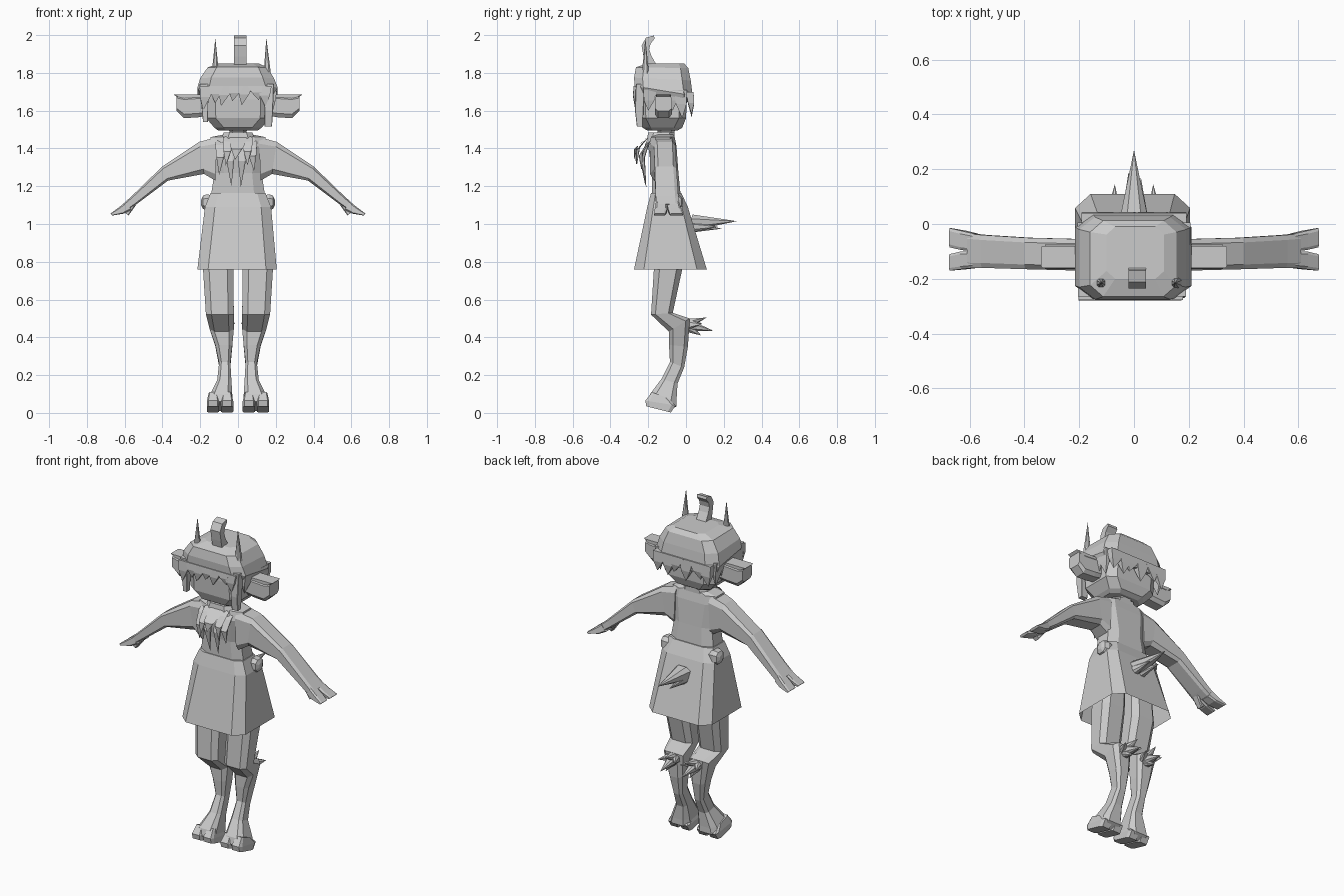
import bpy, bmesh
from mathutils import Vector as V

def ring(o, u, v, c=0.4):
    """Eight-sided ring: centre, two half-axes, corner cut (0 = box, 1 = diamond)."""
    o, u, v, k = V(o), V(u), V(v), 1 - c
    pat = [(k, -1), (1, -k), (1, k), (k, 1), (-k, 1), (-1, k), (-1, -k), (-k, -1)]
    return [o + u * a + v * b for a, b in pat]

def flat(x0, x1, y0, y1, z, c=0.4):
    return tilt(x0, x1, y0, z, y1, z, c)

def tilt(x0, x1, yf, zf, yb, zb, c=0.4):
    return ring(((x0 + x1) / 2, (yf + yb) / 2, (zf + zb) / 2), ((x1 - x0) / 2, 0, 0),
                (0, (yb - yf) / 2, (zb - zf) / 2), c)

def loft(name, strips, mirror=False, cap_end=True):
    """Skin one or more stacks of rings into one flat-shaded object."""
    bm = bmesh.new()
    for rings in strips:
        rows = [[bm.verts.new(p) for p in r] for r in rings]
        for a, b in zip(rows, rows[1:]):
            for i in range(8):
                j = (i + 1) % 8
                bm.faces.new((a[i], a[j], b[j], b[i]))
        bm.faces.new(rows[0])
        if cap_end:
            bm.faces.new(rows[-1])
        vs = [v for r in rows for v in r]
        bmesh.ops.remove_doubles(bm, verts=vs, dist=0.0005)
    bmesh.ops.recalc_face_normals(bm, faces=bm.faces)
    me = bpy.data.meshes.new(name)
    bm.to_mesh(me)
    bm.free()
    ob = bpy.data.objects.new(name, me)
    bpy.context.collection.objects.link(ob)
    if mirror:
        ob.modifiers.new("Mirror", 'MIRROR').use_bisect_axis[0] = False
    return ob

def spike(base, tip, u, v, c=0.0, bulge=None):
    """Tapered point from a base section to a tip."""
    base, tip = V(base), V(tip)
    rings = [ring(base, u, v, c)]
    if bulge:
        rings.append(ring(base.lerp(tip, bulge[0]) + V(bulge[1]), V(u) * 0.7, V(v) * 0.8, c))
    return rings + [ring(tip, V((0, 0, 0)), V((0, 0, 0)), c)]

# Torso and neck
loft("torso", [[flat(-.14, .14, -.18, -.03, 1.08), flat(-.14, .14, -.18, -.03, 1.17),
                flat(-.125, .125, -.18, -.04, 1.27), flat(-.15, .15, -.20, -.05, 1.41),
                flat(-.145, .145, -.185, -.06, 1.46), flat(-.07, .07, -.17, -.065, 1.475)]])
loft("neck", [[flat(-.06, .06, -.16, -.06, 1.45), flat(-.045, .045, -.15, -.06, 1.49),
               flat(-.06, .06, -.17, -.05, 1.53)]])

# Skirt, open underneath
loft("skirt", [[flat(-.145, .145, -.185, -.025, 1.165, .3), flat(-.175, .175, -.205, .01, 1.09, .3),
                flat(-.215, .205, -.275, .11, .76, .27)]], cap_end=False)

# Arms: sections given by upper and lower outline points
def arm_ring(xt, zt, xb, zb, y0, y1, c=0.3):
    return ring(((xt + xb) / 2, (y0 + y1) / 2, (zt + zb) / 2), ((xt - xb) / 2, 0, (zt - zb) / 2),
                (0, (y1 - y0) / 2, 0), c)

arm = [arm_ring(.11, 1.46, .12, 1.23, -.19, -.055), arm_ring(.205, 1.435, .18, 1.265, -.17, -.055),
       arm_ring(.40, 1.305, .37, 1.23, -.165, -.05), arm_ring(.56, 1.15, .53, 1.11, -.16, -.04),
       arm_ring(.61, 1.105, .58, 1.075, -.16, -.035)]
fingers = [[arm_ring(.59, 1.12, .565, 1.075, a, b), arm_ring(.635, 1.085, .605, 1.055, c, d),
            arm_ring(.675, 1.055, .665, 1.045, e, f)]
           for a, b, c, d, e, f in [(-.16, -.10, -.165, -.10, -.17, -.11),
                                    (-.10, -.035, -.095, -.025, -.085, -.015)]]
thumb = [arm_ring(.58, 1.11, .54, 1.10, -.15, -.10), arm_ring(.60, 1.06, .58, 1.045, -.15, -.115)]
loft("arms", [arm, thumb] + fingers, mirror=True)

# Backward-bent legs with two-toed feet
leg = [tilt(.02, .16, -.16, .98, -.02, .98), tilt(.025, .185, -.17, .76, -.02, .76),
       tilt(.022, .17, -.185, .52, -.07, .53), tilt(.022, .15, -.09, .43, .02, .50),
       tilt(.03, .12, -.09, .36, .01, .35), tilt(.04, .10, -.085, .27, -.01, .24),
       tilt(.035, .11, -.13, .18, -.045, .155), tilt(.03, .15, -.19, .10, -.05, .07),
       tilt(.03, .16, -.20, .06, -.05, .035), tilt(.045, .145, -.17, .04, -.09, .01)]
toes = [[tilt(a + .01, b - .01, -.18, .11, -.10, .08, .25), tilt(a, b, -.215, .065, -.055, .04, .25),
         tilt(a, b, -.21, .035, -.08, .002, .25)] for a, b in [(.025, .09), (.10, .165)]]
loft("legs", [leg] + toes, mirror=True)

# Spurs behind the hocks
loft("leg_spurs", [spike((.075, .0, .465), t, (.035, 0, 0), (0, .01, .033), .5)
                   for t in [(.07, .145, .435), (.065, .11, .505), (.015, .085, .475), (.13, .085, .47),
                             (.08, .08, .41)]], mirror=True)

# Tail
loft("tail", [spike((0, .02, 1.005), (0, .27, 1.015), (.05, 0, 0), (0, .015, .045), .5),
              spike((-.02, .03, .985), (-.02, .19, .975), (.025, 0, 0), (0, 0, .03), .5),
              spike((.025, .03, .985), (.025, .17, .985), (.025, 0, 0), (0, 0, .03), .5)])

# Hip buns
loft("hip_buns", [[ring((x, -.06, 1.115), (0, r, 0), (0, 0, r), .5)
                   for x, r in [(.13, .035), (.165, .042), (.185, .035), (.195, .015)]]], mirror=True)

# Chest tuft
tuft = [((-.09, -.195, 1.43), (-.10, -.225, 1.26), .03), ((-.045, -.20, 1.44), (-.035, -.215, 1.20), .03),
        ((.025, -.20, 1.44), (.015, -.21, 1.195), .03), ((.07, -.20, 1.43), (.085, -.235, 1.28), .03),
        ((0, -.215, 1.45), (-.015, -.275, 1.34), .045), ((-.05, -.21, 1.45), (-.065, -.265, 1.31), .03),
        ((.05, -.21, 1.45), (.05, -.26, 1.31), .03)]
loft("chest_tuft", [spike(b, t, (w, 0, 0), (0, .014, .012), .4, (.4, (0, -.025, 0))) for b, t, w in tuft])
loft("collar", [[flat(-.10, .10, -.21, -.06, 1.43), flat(-.075, .075, -.20, -.06, 1.485)]])

# Head
loft("head", [[flat(-.105, .105, -.205, -.045, 1.495), flat(-.125, .125, -.23, -.02, 1.51),
               flat(-.168, .168, -.25, 0, 1.56, .3), flat(-.17, .17, -.255, .005, 1.66, .3),
               flat(-.17, .17, -.25, .005, 1.78, .3)]])

# Ears: flat-topped, tapering downward
loft("ears", [[ring((x, -.12, z), (0, .045, 0), (0, 0, h), .35) for x, z, h in
               [(.15, 1.63, .055), (.21, 1.625, .06), (.285, 1.62, .06), (.325, 1.64, .042)]],
              [flat(.18, .30, -.16, -.08, 1.655, .1), flat(.19, .34, -.16, -.08, 1.685, .1)]], mirror=True)

# Hair cap
loft("hair_cap", [[tilt(-.10, .11, -.20, 1.85, -.01, 1.85, .3), tilt(-.16, .155, -.265, 1.83, .012, 1.825, .3),
                   tilt(-.20, .19, -.275, 1.775, .025, 1.76, .3), tilt(-.215, .21, -.272, 1.73, .035, 1.68, .3),
                   tilt(-.20, .195, -.265, 1.70, .035, 1.64, .3)]])

# Fringe, side locks and jagged back hair
fringe = [(-.165, -.185, 1.60), (-.115, -.12, 1.64), (-.06, -.09, 1.625), (-.01, -.03, 1.65),
          (.04, .02, 1.63), (.09, .11, 1.655), (.14, .145, 1.62)]
loft("fringe", [spike((x, -.265, 1.73), (t, -.268, z), (.038, 0, 0), (0, .012, 0), 0, (.45, (0, -.004, 0)))
                for x, t, z in fringe])
back = [(-.15, -.17, 1.57), (-.09, -.12, 1.60), (-.03, -.02, 1.565), (.03, .06, 1.60),
        (.09, .10, 1.57), (.15, .17, 1.58)]
loft("back_hair", [spike((x, .02, 1.70), (t, .03, z), (.042, 0, 0), (0, .02, 0), 0, (.5, (0, .002, 0)))
                   for x, t, z in back])
side = [(-.03, -.02, 1.56), (-.08, -.07, 1.60), (-.19, -.20, 1.60)]
loft("side_hair", [spike((.19, y, 1.71), (.185, t, z), (.016, 0, 0), (0, .035, 0), 0, (.5, (0, 0, 0)))
                   for y, t, z in side], mirror=True)
loft("long_locks", [[flat(.135, .19, -.265, -.22, 1.74, .1), flat(.14, .185, -.27, -.225, 1.60, .1),
                     flat(.14, .18, -.26, -.23, 1.515, .1)],
                    [flat(-.205, -.155, -.265, -.22, 1.74, .1), flat(-.185, -.16, -.26, -.23, 1.54, .1)]])

# Horns
loft("horns", [spike((x, -.215, 1.79), (x + d, -.215, z), (.02, 0, 0), (0, .02, 0), .5)
               for x, d, z in [(-.12, 0, 1.985), (.155, -.005, 1.985)]])

# Curled cowlick
loft("cowlick", [[ring((.012, y, z), (.032, 0, 0), (0, dy, dz), 0) for y, z, dy, dz in
                  [(-.185, 1.84, .03, 0), (-.205, 1.89, .02, .004), (-.215, 1.935, .02, -.01),
                   (-.20, 1.97, .012, -.016), (-.168, 1.99, .002, -.008)]]])
